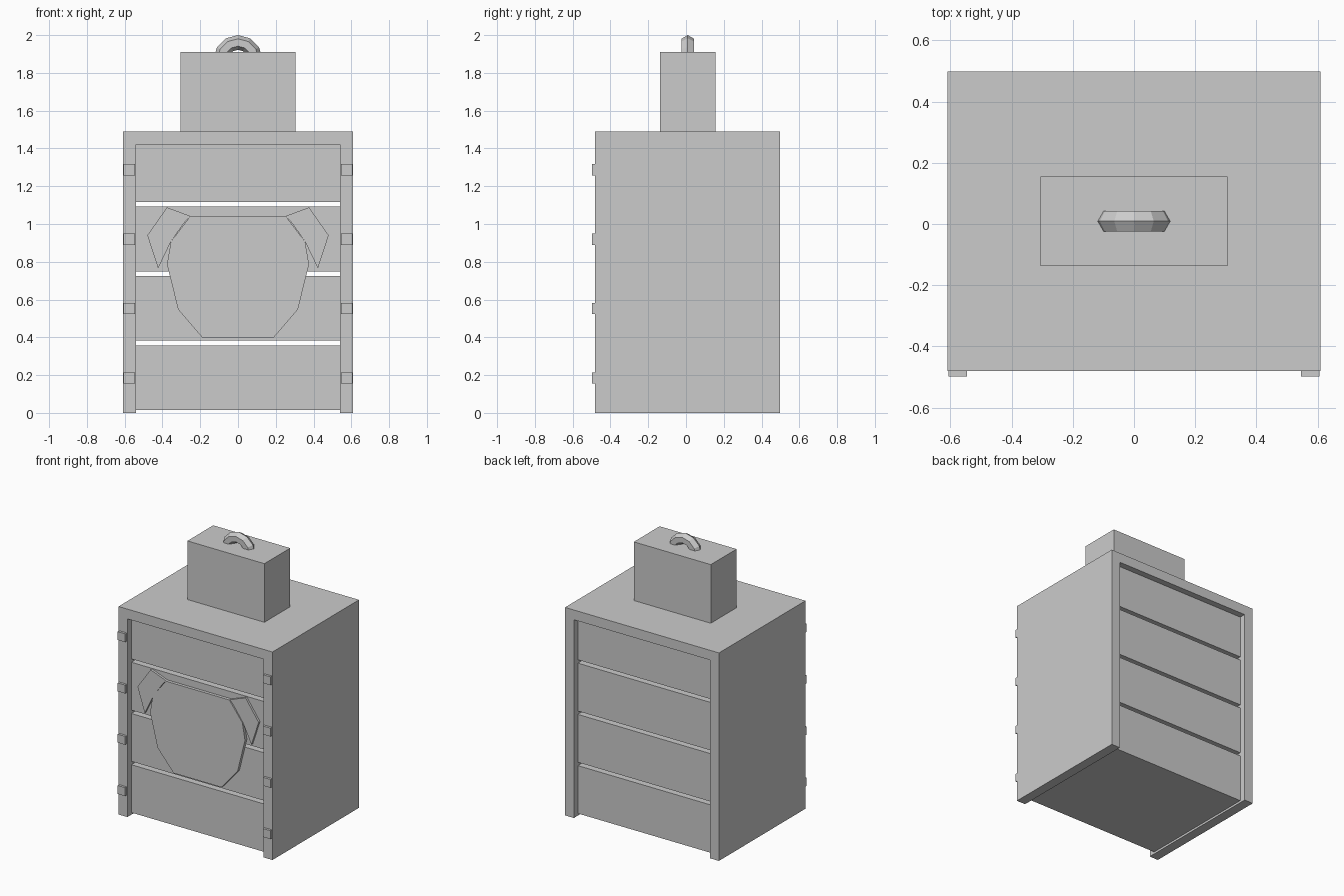
import bpy, bmesh, math

if "Cube" in bpy.data.objects:
    bpy.data.objects.remove(bpy.data.objects["Cube"])

grey = bpy.data.materials.new("light grey")
grey.diffuse_color = (0.6, 0.6, 0.6, 1)
grey.use_nodes = True
grey.node_tree.nodes["Principled BSDF"].inputs["Base Color"].default_value = grey.diffuse_color


def prism(name, outline, y0, y1):
    """Extrude a closed x-z outline from y0 to y1."""
    bm = bmesh.new()
    face = bm.faces.new([bm.verts.new((x, y0, z)) for x, z in outline])
    out = bmesh.ops.extrude_face_region(bm, geom=[face])
    for v in out["geom"]:
        if isinstance(v, bmesh.types.BMVert):
            v.co.y = y1
    bmesh.ops.recalc_face_normals(bm, faces=bm.faces)
    mesh = bpy.data.meshes.new(name)
    bm.to_mesh(mesh)
    bm.free()
    mesh.materials.append(grey)
    obj = bpy.data.objects.new(name, mesh)
    bpy.context.collection.objects.link(obj)
    return obj


def box(name, x0, x1, y0, y1, z0, z1):
    return prism(name, [(x0, z0), (x1, z0), (x1, z1), (x0, z1)], y0, y1)


FRONT, BACK = -0.481, 0.498
MID = 0.009

# Outer casing: two sides and a top, open below
casing = [(-0.61, 0), (-0.54, 0), (-0.54, 1.42), (0.54, 1.42),
          (0.54, 0), (0.61, 0), (0.61, 1.49), (-0.61, 1.49)]
prism("casing", casing, FRONT, BACK)

# Four full-depth slabs, set back at front and rear, with gaps between
for i in range(4):
    z = 0.015 + 0.367 * i
    box(f"slab_{i + 1}", -0.54, 0.54, FRONT + 0.045, BACK - 0.045,
        z, min(z + 0.343, 1.42))

# Square studs on the front posts
for i in range(4):
    z = 0.185 + 0.3675 * i
    for side, c in (("left", -0.576), ("right", 0.576)):
        box(f"stud_{side}_{i + 1}", c - 0.03, c + 0.03, -0.498, FRONT + 0.01,
            z - 0.03, z + 0.03)

# Animal head plate and its two ears
plate = FRONT + 0.045
half = [(0.19, 0.40), (0.317, 0.548), (0.376, 0.786), (0.355, 0.907), (0.252, 1.042)]
prism("head_plate", half + [(-x, z) for x, z in reversed(half)],
      plate - 0.022, plate + 0.002)
ear = [(0.252, 1.042), (0.376, 1.088), (0.48, 0.94), (0.423, 0.765),
       (0.355, 0.907), (0.28, 1.013)]
for side, s in (("left", -1), ("right", 1)):
    prism(f"ear_{side}", [(s * x, z) for x, z in ear], plate - 0.016, plate + 0.002)

# Upper box
box("upper_box", -0.305, 0.305, MID - 0.146, MID + 0.146, 1.49, 1.91)

# Carrying ring, half sunk into the upper box
bpy.ops.mesh.primitive_torus_add(major_segments=12, minor_segments=6,
                                 major_radius=0.09, minor_radius=0.039,
                                 location=(0, MID, 1.871),
                                 rotation=(math.pi / 2, 0, 0))
ring = bpy.context.object
ring.name = "top_handle"
ring.data.materials.append(grey)
